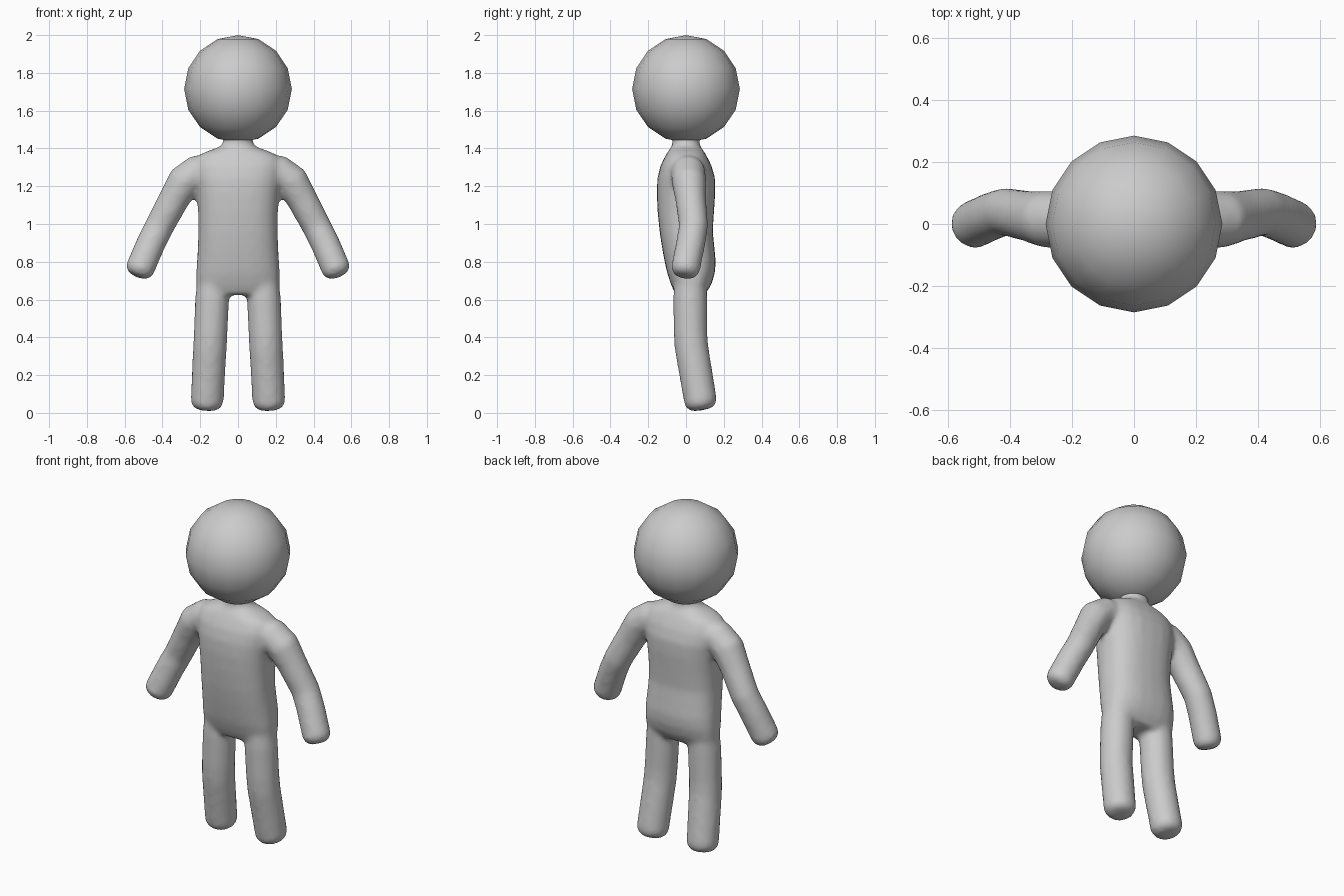
import bpy, bmesh, math
from mathutils import Vector

if "Cube" in bpy.data.objects:
    bpy.data.objects.remove(bpy.data.objects["Cube"])

grey = bpy.data.materials.new("light_grey")
grey.diffuse_color = (0.6, 0.6, 0.6, 1)
grey.use_nodes = True
grey.node_tree.nodes["Principled BSDF"].inputs["Base Color"].default_value = grey.diffuse_color
SIDES = 16


def loft(bm, rings):
    """Skin a closed tube over rings of vertex positions."""
    loops = [[bm.verts.new(p) for p in ring] for ring in rings]
    faces = [bm.faces.new(loops[0]), bm.faces.new(loops[-1])]
    for a, b in zip(loops, loops[1:]):
        for i in range(len(a)):
            j = (i + 1) % len(a)
            faces.append(bm.faces.new((a[i], a[j], b[j], b[i])))
    bmesh.ops.recalc_face_normals(bm, faces=faces)


def limb(bm, side, path):
    """Round limb through (x, y, z, radius) points, with a rounded end."""
    pts = [Vector((side * x, y, z)) for x, y, z, r in path]
    radii = [p[3] for p in path]
    end = (pts[-1] - pts[-2]).normalized()
    tip, r = pts[-1], radii[-1]
    pts += [tip + end * 0.026, tip + end * 0.04]
    radii += [r * 0.84, r * 0.55]
    rings = []
    for i, p in enumerate(pts):
        t = (pts[min(i + 1, len(pts) - 1)] - pts[max(i - 1, 0)]).normalized()
        u = Vector((0, 1, 0)).cross(t).normalized()
        v = t.cross(u)
        rings.append([p + radii[i] * (u * math.cos(a) + v * math.sin(a))
                      for a in (2 * math.pi * k / SIDES for k in range(SIDES))])
    loft(bm, rings)


def power(c, e):
    return math.copysign(abs(c) ** e, c)


bm = bmesh.new()

# Torso and neck: height, half width, front y, back y
torso = [
    (0.625, 0.19, -0.055, 0.10), (0.68, 0.222, -0.08, 0.135),
    (0.74, 0.222, -0.10, 0.153), (0.80, 0.218, -0.113, 0.158),
    (0.88, 0.213, -0.128, 0.15), (0.96, 0.21, -0.14, 0.142),
    (1.06, 0.211, -0.15, 0.148), (1.16, 0.218, -0.155, 0.155),
    (1.24, 0.23, -0.152, 0.155), (1.31, 0.235, -0.135, 0.135),
    (1.36, 0.215, -0.11, 0.11), (1.385, 0.165, -0.095, 0.095),
    (1.405, 0.105, -0.08, 0.08), (1.43, 0.074, -0.07, 0.07),
    (1.455, 0.078, -0.076, 0.076), (1.49, 0.10, -0.10, 0.10)]
rings = []
for z, w, front, back in torso:
    e = 0.8 if z < 1.4 else 1.0
    rings.append([(w * power(math.cos(a), e),
                   (front + back) / 2 + (back - front) / 2 * power(math.sin(a), e), z)
                  for a in (2 * math.pi * k / 24 for k in range(24))])
loft(bm, rings)

# Arms and legs
for side in (-1, 1):
    limb(bm, side, [(0.12, 0.01, 1.295, 0.075), (0.215, 0.012, 1.275, 0.092),
                    (0.285, 0.015, 1.225, 0.092), (0.34, 0.025, 1.13, 0.082),
                    (0.415, 0.04, 0.99, 0.078), (0.46, 0.025, 0.90, 0.078),
                    (0.52, -0.003, 0.76, 0.078)])
    limb(bm, side, [(0.128, 0.025, 0.75, 0.085), (0.137, 0.022, 0.60, 0.091),
                    (0.145, 0.024, 0.42, 0.09), (0.149, 0.03, 0.34, 0.09),
                    (0.164, 0.078, 0.055, 0.088)])

mesh = bpy.data.meshes.new("body")
bm.to_mesh(mesh)
bm.free()
body = bpy.data.objects.new("body", mesh)
bpy.context.collection.objects.link(body)
mesh.materials.append(grey)

# Fuse the limbs and torso into one soft skin
fuse = body.modifiers.new("fuse", 'REMESH')
fuse.mode = 'VOXEL'
fuse.voxel_size = 0.015
fuse.use_smooth_shade = True
soften = body.modifiers.new("soften", 'SMOOTH')
soften.factor = 0.5
soften.iterations = 8

# Head
bpy.ops.mesh.primitive_uv_sphere_add(segments=16, ring_count=8, radius=0.285,
                                     location=(0, 0, 1.715))
head = bpy.context.object
head.name = "head"
head.data.materials.append(grey)
bpy.ops.object.shade_smooth()
